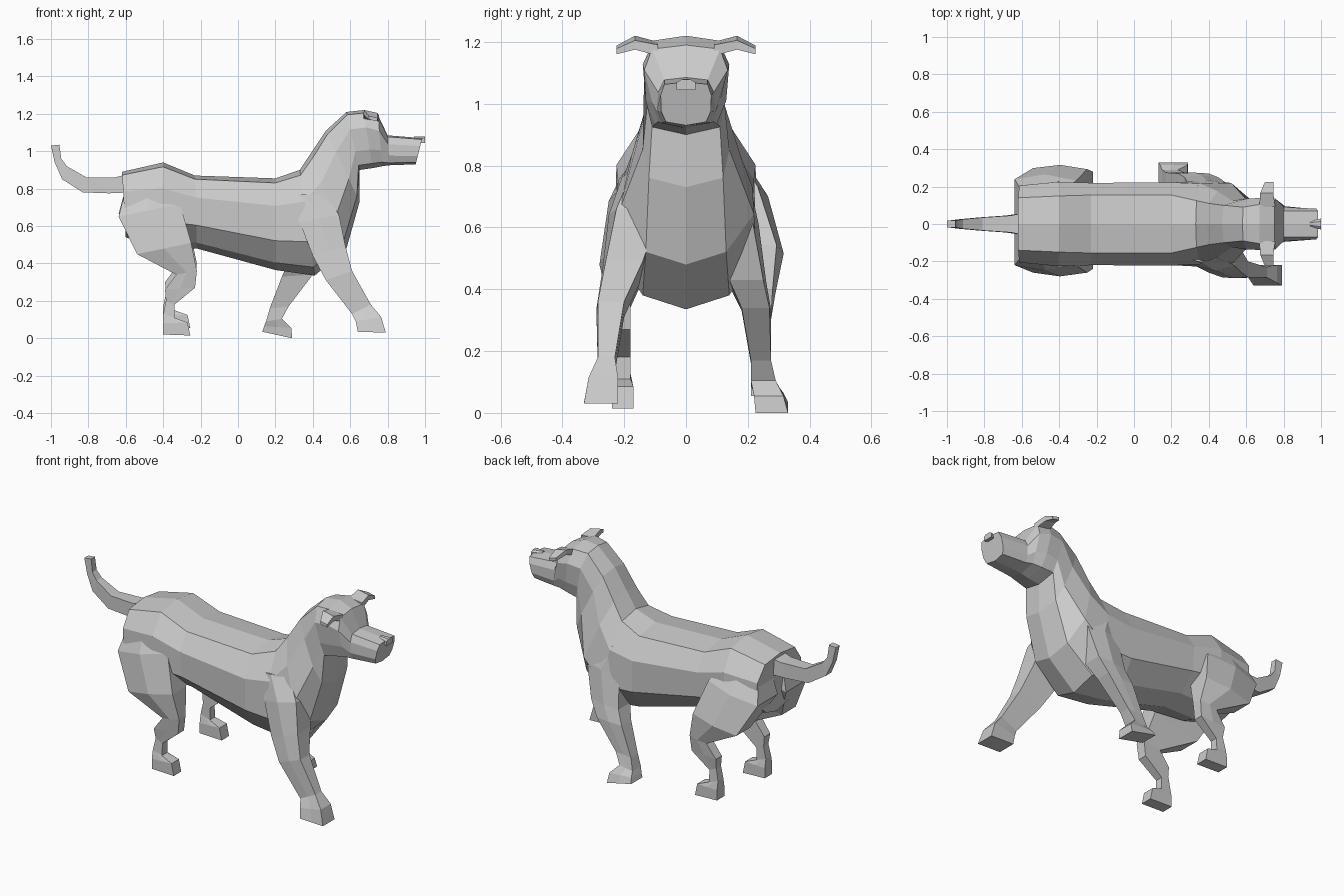
import bpy, bmesh


def loft(name, rings):
    """Skin equal-sized rings of 3D points, with flat end caps."""
    bm = bmesh.new()
    vs = [[bm.verts.new(p) for p in r] for r in rings]
    n = len(rings[0])
    for a, b in zip(vs, vs[1:]):
        for i in range(n):
            j = (i + 1) % n
            bm.faces.new((a[i], a[j], b[j], b[i]))
    bm.faces.new(vs[0])
    bm.faces.new(vs[-1])
    bmesh.ops.recalc_face_normals(bm, faces=bm.faces)
    me = bpy.data.meshes.new(name)
    bm.to_mesh(me)
    bm.free()
    ob = bpy.data.objects.new(name, me)
    bpy.context.collection.objects.link(ob)
    return ob


def body_ring(tx, tz, bx, bz, *w):
    """Symmetric ten-point ring from a top point to a bottom point."""
    def at(t, y):
        return (tx + (bx - tx) * t, y, tz + (bz - tz) * t)
    half = list(zip((0.05, 0.3, 0.68, 0.92), w))
    return ([at(0, 0)] + [at(t, y) for t, y in half] + [at(1, 0)]
            + [at(t, -y) for t, y in reversed(half)])


def leg_ring(xb, zb, xf, zf, yi, yo, bulge, side, dy=0, dz=0):
    """Six-point ring spanning the back and front edges of a limb."""
    xm, zm = (xb + xf) / 2, (zb + zf) / 2
    pts = [(xb, yi, zb), (xm, yi, zm), (xf, yi, zf),
           (xf, yo, zf), (xm, yo + bulge, zm), (xb, yo, zb)]
    # offsets fade out towards the hip
    k = [max(0, min(1, (0.84 - p[2]) / 0.4)) for p in pts]
    return [(x, side * (y + dy * f), z + dz * f) for (x, y, z), f in zip(pts, k)]


# torso, neck and head in one skin: top x z, bottom x z, four half widths
loft("body_and_head", [body_ring(*r) for r in (
    (-0.62, 0.89, -0.60, 0.54, .14, .205, .21, .10),
    (-0.40, 0.94, -0.42, 0.48, .15, .225, .23, .10),
    (-0.23, 0.87, -0.22, 0.48, .155, .22, .215, .12),
    (0.20, 0.855, 0.20, 0.365, .155, .222, .22, .14),
    (0.33, 0.90, 0.41, 0.335, .125, .215, .23, .14),
    (0.39, 0.99, 0.58, 0.48, .11, .175, .22, .13),
    (0.47, 1.11, 0.65, 0.73, .10, .125, .14, .12),
    (0.58, 1.21, 0.65, 0.90, .09, .135, .125, .11),
    (0.67, 1.22, 0.72, 0.91, .105, .14, .13, .10),
    (0.75, 1.19, 0.77, 0.92, .11, .135, .11, .09),
    (0.80, 1.085, 0.81, 0.925, .07, .09, .095, .08),
    (0.985, 1.07, 0.95, 0.93, .07, .082, .08, .065),
)])

# hind legs share one pose, the left one slightly wider and lifted
hind = (
    (-0.60, 0.80, -0.38, 0.82, .05, .17, .02),
    (-0.638, 0.65, -0.31, 0.72, .03, .22, .03),
    (-0.54, 0.45, -0.25, 0.51, .13, .26, .02),
    (-0.33, 0.34, -0.22, 0.36, .18, .24, .01),
    (-0.39, 0.26, -0.23, 0.27, .18, .235, 0),
    (-0.385, 0.20, -0.34, 0.18, .18, .225, 0),
    (-0.40, 0.13, -0.34, 0.11, .18, .23, 0),
    (-0.40, 0.08, -0.27, 0.085, .17, .24, 0),
    (-0.40, 0.02, -0.255, 0.015, .17, .24, 0),
)
loft("hind_leg_right", [leg_ring(*s, -1) for s in hind])
loft("hind_leg_left", [leg_ring(*s, 1, .04, .04) for s in hind])

# front legs: right one reaching forward, left one swept back
loft("front_leg_right", [leg_ring(*s, -1) for s in (
    (0.26, 0.76, 0.46, 0.78, .05, .175, .03),
    (0.33, 0.62, 0.54, 0.66, .08, .225, .025),
    (0.40, 0.44, 0.575, 0.49, .14, .26, .01),
    (0.47, 0.31, 0.61, 0.36, .20, .285, .005),
    (0.61, 0.13, 0.71, 0.18, .23, .285, .0),
    (0.63, 0.09, 0.765, 0.115, .22, .315, 0),
    (0.64, 0.035, 0.79, 0.03, .22, .33, 0),
)])
loft("front_leg_left", [leg_ring(*s, 1) for s in (
    (0.24, 0.74, 0.44, 0.76, .05, .175, .03),
    (0.29, 0.60, 0.50, 0.62, .08, .215, .02),
    (0.27, 0.41, 0.45, 0.43, .14, .25, .01),
    (0.235, 0.33, 0.40, 0.34, .18, .27, .005),
    (0.17, 0.16, 0.27, 0.17, .21, .275, 0),
    (0.15, 0.09, 0.235, 0.105, .21, .29, 0),
    (0.14, 0.065, 0.285, 0.055, .22, .315, 0),
    (0.13, 0.035, 0.29, 0.0, .225, .33, 0),
)])

# upturned tail: lower edge, upper edge, half width
loft("tail", [leg_ring(xb, zb, xf, zf, -w, w, 0, 1) for xb, zb, xf, zf, w in (
    (-0.58, 0.78, -0.58, 0.88, .06),
    (-0.69, 0.775, -0.66, 0.86, .045),
    (-0.83, 0.78, -0.81, 0.86, .035),
    (-0.94, 0.85, -0.915, 0.92, .025),
    (-0.98, 0.94, -0.945, 0.96, .02),
    (-1.00, 1.03, -0.955, 1.035, .018),
)])

# drooping ears, mirrored across the head
for side, label in ((-1, "right"), (1, "left")):
    loft("ear_" + label, [
        [(x0, side * y, z0), (x1, side * y, z1), (x1, side * y, z1 + h), (x0, side * y, z0 + h)]
        for y, x0, x1, z0, z1, h in (
            (.09, .67, .755, 1.165, 1.155, .035),
            (.165, .675, .745, 1.19, 1.175, .03),
            (.225, .70, .745, 1.17, 1.16, .018))])

# wedge nose at the muzzle tip
loft("nose", [[(x, -w, z0), (x, w, z0), (x, w, 1.07), (x, w * .5, z1), (x, -w * .5, z1), (x, -w, 1.07)]
              for x, w, z0, z1 in ((.94, .012, 1.045, 1.08), (1.0, .03, 1.045, 1.078))])
